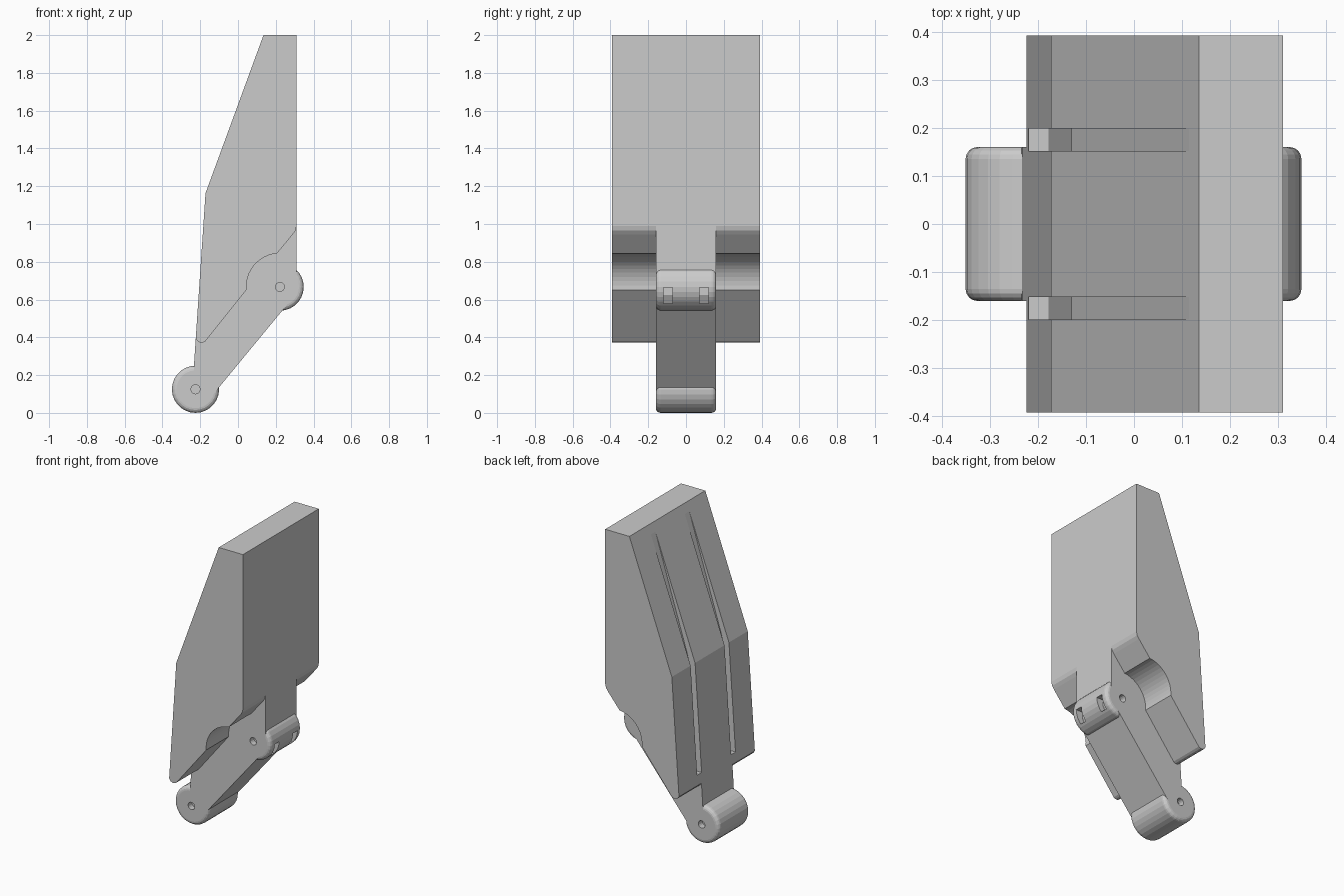
import bpy, bmesh
from math import sin, cos, radians, pi

if "Cube" in bpy.data.objects:
    bpy.data.objects.remove(bpy.data.objects["Cube"])

HALF_W, ARM_W = 0.392, 0.16
UPPER, LOWER = (0.222, 0.667), (-0.225, 0.125)


def finish(name, bm):
    bmesh.ops.recalc_face_normals(bm, faces=bm.faces[:])
    me = bpy.data.meshes.new(name)
    bm.to_mesh(me)
    bm.free()
    ob = bpy.data.objects.new(name, me)
    bpy.context.collection.objects.link(ob)
    return ob


def loft(name, rings):
    """Closed solid through equal-length rings of 3D points."""
    bm = bmesh.new()
    vs = [[bm.verts.new(p) for p in ring] for ring in rings]
    n = len(vs[0])
    bm.faces.new(vs[0])
    bm.faces.new(vs[-1][::-1])
    for a, b in zip(vs, vs[1:]):
        for i in range(n):
            j = (i + 1) % n
            bm.faces.new((a[i], a[j], b[j], b[i]))
    return finish(name, bm)


def prism(name, profile, y0, y1):
    return loft(name, [[(x, y, z) for x, z in profile] for y in (y0, y1)])


def arc(c, r, a0, a1, n):
    return [(c[0] + r * cos(radians(a0 + (a1 - a0) * i / n)),
             c[1] + r * sin(radians(a0 + (a1 - a0) * i / n))) for i in range(n + 1)]


def barrel(name, c, r, half, fillet, n=28):
    """Cylinder along y with rounded rims."""
    side = [(r - fillet * (1 - sin(t)), half - fillet * (1 - cos(t)))
            for t in (pi / 2 * k / 4 for k in range(5))]
    steps = [(q, -y) for q, y in side] + [(q, y) for q, y in side[::-1]]
    return loft(name, [[(x, y, z) for x, z in arc(c, q, 0, 360, n)[:-1]] for q, y in steps])


def boolean(target, tool, op):
    m = target.modifiers.new(op.lower(), 'BOOLEAN')
    m.operation, m.object, m.solver = op, tool, 'EXACT'
    bpy.context.view_layer.objects.active = target
    bpy.ops.object.modifier_apply(modifier=m.name)
    bpy.data.objects.remove(tool)


# full-width silhouette of shell plus central arm
body = prism("limb_shell", [(0.135, 2), (0.31, 2), (0.31, 0.7), (0.291, 0.61),
                            (-0.156, 0.068), (-0.236, 0.15), (-0.233, 0.255),
                            (-0.172, 1.163)], -HALF_W, HALF_W)

# undercut on both sides leaves the narrow central arm
under = ([(0.5, 1.0), (0.31, 0.99), (0.304, 0.965), (0.29, 0.945)]
         + arc(UPPER, 0.178, 95, 185, 12)
         + [(-0.172, 0.38), (-0.185, 0.373), (-0.2, 0.372), (-0.214, 0.38), (-0.224, 0.395),
            (-0.5, 0.395), (-0.5, -0.2), (0.5, -0.2)])
for s in (-1, 1):
    boolean(body, prism("undercut", under, s * ARM_W, s * 0.6), 'DIFFERENCE')

# tapering grooves down the sloped side
groove = [(-0.4, 0.46), (-0.178, 0.46), (-0.13, 1.163), (0.132, 2.0), (0.132, 2.1), (-0.4, 2.1)]
for s in (-1, 1):
    boolean(body, prism("groove", groove, s * 0.152, s * 0.198), 'DIFFERENCE')

# hinge barrels
for c, r in ((UPPER, 0.126), (LOWER, 0.125)):
    boolean(body, barrel("hinge_barrel", c, r, ARM_W, 0.025), 'UNION')

# pin recesses and the two pockets on the upper barrel
pocket = [(0.4, 0.665), (0.3, 0.665), (0.3, 0.625), (0.275, 0.58), (0.4, 0.58)]
for s in (-1, 1):
    for c in (UPPER, LOWER):
        pin = arc(c, 0.024, 0, 360, 16)[:-1]
        boolean(body, prism("pin_hole", pin, s * 0.12, s * 0.3), 'DIFFERENCE')
    boolean(body, prism("pocket", pocket, s * 0.072, s * 0.118), 'DIFFERENCE')
